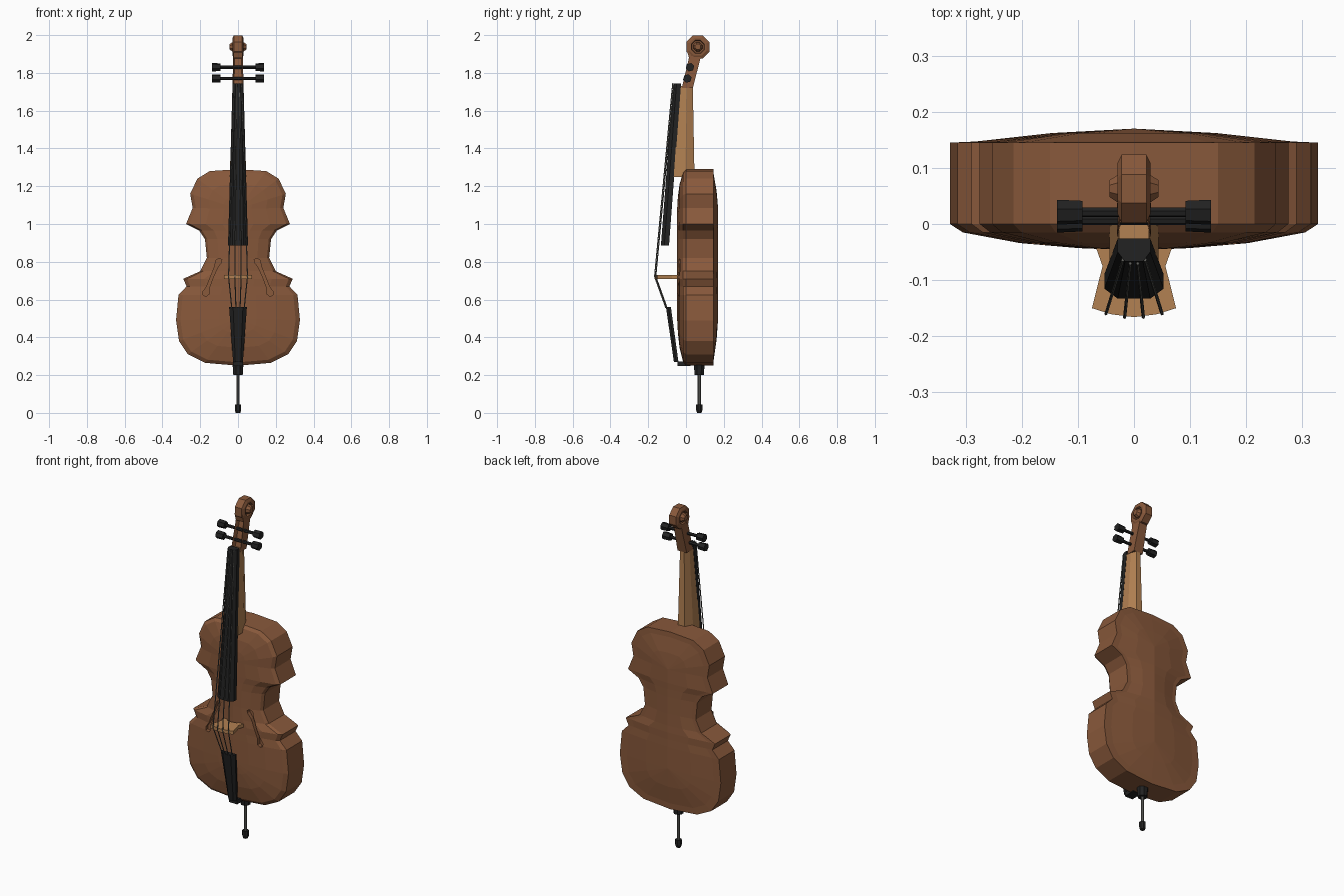
import bpy, bmesh, math
from mathutils import Vector

if "Cube" in bpy.data.objects:
    bpy.data.objects.remove(bpy.data.objects["Cube"], do_unlink=True)


def material(name, rgb):
    m = bpy.data.materials.new(name)
    m.use_nodes = True
    m.diffuse_color = (*rgb, 1)
    m.node_tree.nodes["Principled BSDF"].inputs["Base Color"].default_value = (*rgb, 1)
    return m


VARNISH = material("varnished brown", (0.25, 0.10, 0.044))
MAPLE = material("pale maple", (0.45, 0.22, 0.085))
EBONY = material("ebony black", (0.016, 0.016, 0.016))
STEEL = material("grey steel", (0.12, 0.12, 0.11))


def finish(name, bm, mat):
    bmesh.ops.remove_doubles(bm, verts=bm.verts, dist=0.0001)
    bmesh.ops.recalc_face_normals(bm, faces=bm.faces)
    mesh = bpy.data.meshes.new(name)
    bm.to_mesh(mesh)
    bm.free()
    mesh.materials.append(mat)
    ob = bpy.data.objects.new(name, mesh)
    bpy.context.scene.collection.objects.link(ob)
    return ob


def skin(rings, caps=True):
    """Bridge equal-length rings of points into one surface."""
    bm = bmesh.new()
    vs = [[bm.verts.new(p) for p in ring] for ring in rings]
    n = len(rings[0])
    for a, b in zip(vs, vs[1:]):
        for i in range(n):
            j = (i + 1) % n
            bm.faces.new((a[i], a[j], b[j], b[i]))
    if caps:
        bm.faces.new(vs[0])
        bm.faces.new(vs[-1])
    return bm


def loft(name, rings, mat):
    return finish(name, skin(rings), mat)


def rod(name, stations, mat, sides=8, turn=0.5):
    """Round bar through (point, radius) stations."""
    axis = (Vector(stations[-1][0]) - Vector(stations[0][0])).normalized()
    u = axis.orthogonal().normalized()
    v = axis.cross(u)
    angles = [math.tau * (i + turn) / sides for i in range(sides)]
    return loft(name, [[Vector(p) + (u * math.cos(a) + v * math.sin(a)) * r for a in angles]
                       for p, r in stations], mat)


def rect(z, y0, y1, w):
    return [(-w, y0, z), (w, y0, z), (w, y1, z), (-w, y1, z)]


# Body: half outline (x, z) mirrored, shrunk towards a central spine to arch both plates
half = [(0, 1.29), (0.15, 1.28), (0.215, 1.24), (0.253, 1.16), (0.24, 1.085), (0.275, 1.0),
        (0.205, 0.965), (0.175, 0.92), (0.165, 0.82), (0.2, 0.75), (0.29, 0.71),
        (0.272, 0.67), (0.315, 0.625), (0.328, 0.49), (0.312, 0.38), (0.265, 0.31),
        (0.175, 0.265), (0, 0.25)]
outline = half + [(-x, z) for x, z in half[-2:0:-1]]


def body_ring(k, y):
    ring = []
    for x, z in outline:
        s = min(max(z, 0.5), 1.08)
        ring.append((x * k, y, s + (z - s) * k))
    return ring


arch = [(0, -0.047), (0.3, -0.043), (0.62, -0.034), (0.93, -0.015), (1, 0),
        (1, 0.145), (0.86, 0.147), (0.45, 0.162), (0, 0.17)]
body = finish("body", skin([body_ring(k, y) for k, y in arch], caps=False), VARNISH)

# Sound holes: shallow S-shaped recesses in the front plate
slot = [(0.093, 0.815, 0.008), (0.102, 0.803, 0.016), (0.116, 0.772, 0.008),
        (0.14, 0.715, 0.007), (0.158, 0.668, 0.008), (0.17, 0.635, 0.017), (0.176, 0.62, 0.009)]
edge = [(x + 0.91 * w, z + 0.4 * w) for x, z, w in slot]
edge += [(x - 0.91 * w, z - 0.4 * w) for x, z, w in reversed(slot)]
cutters = []
for side in (1, -1):
    cutter = loft("sound_hole_cutter", [[(side * x, y, z) for x, z in edge] for y in (-0.1, -0.015)], VARNISH)
    cutter.hide_render = True
    mod = body.modifiers.new("sound_hole", 'BOOLEAN')
    mod.operation = 'DIFFERENCE'
    mod.solver = 'EXACT'
    mod.object = cutter
    cutters.append(cutter)
bpy.context.view_layer.update()
carved = bpy.data.meshes.new_from_object(body.evaluated_get(bpy.context.evaluated_depsgraph_get()))
body.modifiers.clear()
body.data = carved
for cutter in cutters:
    bpy.data.objects.remove(cutter, do_unlink=True)


# Neck with a rounded back
def neck_ring(z, front, back, w):
    mid = front + (back - front) * 0.55
    return [(-w, front, z), (w, front, z), (w, mid, z), (w * 0.5, back, z),
            (-w * 0.5, back, z), (-w, mid, z)]


loft("neck", [neck_ring(1.25, -0.065, 0.045, 0.044), neck_ring(1.73, -0.032, 0.036, 0.027)], MAPLE)


# Fingerboard with a bevelled front
def board_ring(z, back, side, front, w):
    return [(-w, back, z), (-w, side, z), (-w * 0.55, front, z),
            (w * 0.55, front, z), (w, side, z), (w, back, z)]


loft("fingerboard", [board_ring(0.885, -0.09, -0.115, -0.133, 0.053),
                     board_ring(1.745, -0.026, -0.05, -0.067, 0.029)], EBONY)

# Tailpiece, saddle and end block
loft("tailpiece", [board_ring(0.27, -0.04, -0.052, -0.064, 0.026),
                   board_ring(0.56, -0.08, -0.092, -0.106, 0.047)], EBONY)
loft("saddle", [rect(0.247, -0.045, 0.025, 0.026), rect(0.272, -0.045, 0.025, 0.026)], EBONY)
rod("end_block", [((0, 0.07, 0.2), 0.027), ((0, 0.07, 0.235), 0.029), ((0, 0.07, 0.26), 0.033)], EBONY)
rod("endpin", [((0, 0.07, 0.03), 0.009), ((0, 0.07, 0.21), 0.009)], STEEL)
rod("endpin_foot", [((0, 0.07, 0), 0.013), ((0, 0.07, 0.015), 0.018), ((0, 0.07, 0.045), 0.018)], EBONY)

# Pegbox with a hollow front
box = skin([rect(1.72, -0.022, 0.036, 0.03), rect(1.89, 0.018, 0.08, 0.025)])
bmesh.ops.recalc_face_normals(box, faces=box.faces)
front = min(box.faces, key=lambda f: f.normal.y)
bmesh.ops.inset_individual(box, faces=[front], thickness=0.011, depth=-0.025)
finish("pegbox", box, VARNISH)

# Scroll: eight-sided ring around a wider hub, joined to the pegbox by a thin throat
CY, CZ = 0.063, 1.938


def octagon(x, r):
    return [(x, CY + r * math.cos(math.tau * (i + 0.5) / 8),
             CZ + r * math.sin(math.tau * (i + 0.5) / 8)) for i in range(8)]


volute = [(-0.022, 0.066), (0.022, 0.066), (0.029, 0.05), (0.029, 0.038),
          (0.016, 0.034), (-0.016, 0.034), (-0.029, 0.038), (-0.029, 0.05), (-0.022, 0.066)]
finish("scroll", skin([octagon(x, r) for x, r in volute], caps=False), VARNISH)
rod("scroll_hub", [((-0.044, CY, CZ), 0.016), ((-0.03, CY, CZ), 0.026),
                   ((0.03, CY, CZ), 0.026), ((0.044, CY, CZ), 0.016)], VARNISH)
loft("scroll_web", [octagon(x, 0.042) for x in (-0.015, 0.015)], VARNISH)
loft("scroll_throat", [rect(1.88, 0.016, 0.03, 0.025), rect(1.925, 0.003, 0.017, 0.025)], VARNISH)

# Tuning pegs
for row, (y, z) in enumerate([(0.007, 1.77), (0.021, 1.83)]):
    for side, label in ((1, "left"), (-1, "right")):
        rod(f"peg_shaft_{label}_{row}", [((0, y, z), 0.009), ((side * 0.1, y, z), 0.009)], EBONY, 6)
        rod(f"peg_head_{label}_{row}", [((side * 0.092, y, z), 0.021), ((side * 0.137, y, z), 0.023)],
            EBONY, 6)

# Bridge: flared plate with two feet and a curved top
bridge_half = [(0, -0.06), (0.03, -0.055), (0.042, -0.036), (0.07, -0.036),
               (0.056, -0.075), (0.075, -0.15), (0.04, -0.161), (0, -0.166)]
shape = bridge_half + [(-x, y) for x, y in bridge_half[-2:0:-1]]
loft("bridge", [[(x, y, z) for x, y in shape] for z in (0.71, 0.73)], MAPLE)

# Strings over the bridge and down to the tailpiece
for n, t in enumerate((-1, -1 / 3, 1 / 3, 1)):
    drop = 0.007 * t * t
    nut = (0.02 * t, -0.071 + drop, 1.745)
    crest = (0.05 * t, -0.167 + drop, 0.722)
    tail = (0.033 * t, -0.107 + drop, 0.555)
    rod(f"string_upper_{n}", [(nut, 0.003), (crest, 0.003)], STEEL, 6)
    rod(f"string_lower_{n}", [(crest, 0.003), (tail, 0.003)], STEEL, 6)
